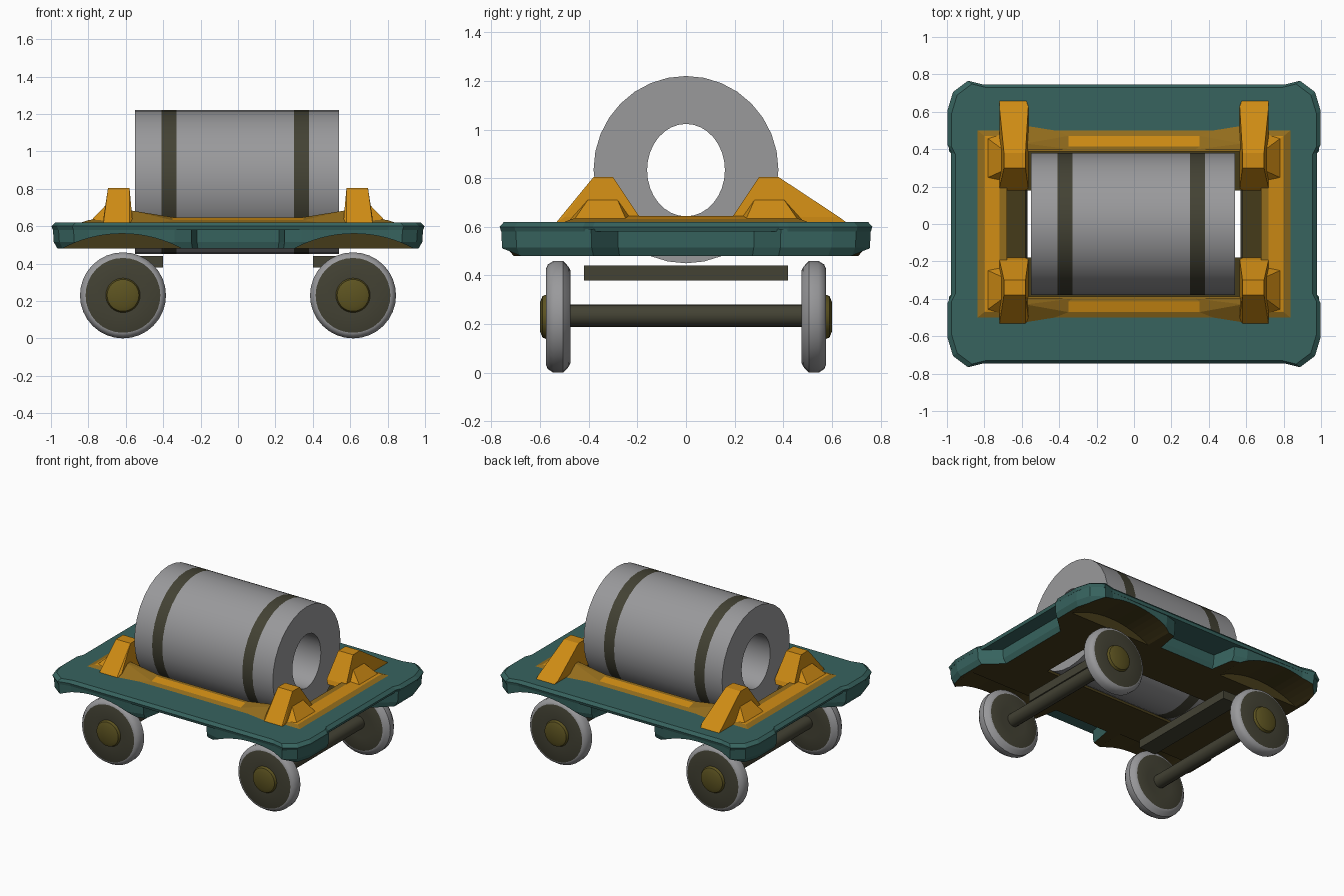
import bpy, bmesh, math
from mathutils import Vector

if "Cube" in bpy.data.objects:
    bpy.data.objects.remove(bpy.data.objects["Cube"], do_unlink=True)


def material(name, colour):
    m = bpy.data.materials.new(name)
    m.use_nodes = True
    m.diffuse_color = (*colour, 1)
    m.node_tree.nodes["Principled BSDF"].inputs["Base Color"].default_value = (*colour, 1)
    return m


TEAL = material("teal_paint", (0.038, 0.126, 0.114))
GREY = material("grey_metal", (0.32, 0.32, 0.33))
YELLOW = material("yellow_paint", (0.62, 0.26, 0.007))
OCHRE = material("worn_ochre", (0.29, 0.150, 0.012))
BROWN = material("dark_brown", (0.060, 0.043, 0.010))
OLIVE = material("dark_olive", (0.056, 0.054, 0.034))
BRASS = material("dull_brass", (0.11, 0.088, 0.015))


def finish(bm, name, mats, smooth=False):
    bmesh.ops.recalc_face_normals(bm, faces=bm.faces)
    mesh = bpy.data.meshes.new(name)
    bm.to_mesh(mesh)
    bm.free()
    for m in mats:
        mesh.materials.append(m)
    ob = bpy.data.objects.new(name, mesh)
    bpy.context.collection.objects.link(ob)
    if smooth:
        bpy.ops.object.select_all(action="DESELECT")
        ob.select_set(True)
        bpy.context.view_layer.objects.active = ob
        bpy.ops.object.shade_smooth_by_angle(angle=math.radians(35))
    return ob


def skin(name, rings, mats, indices=None, closed=False, smooth=False):
    """Bridge equal-length point rings; cap the ends unless closed."""
    bm = bmesh.new()
    loops = [[bm.verts.new(p) for p in r] for r in rings]
    n = len(loops[0])
    for i in range(len(loops) if closed else len(loops) - 1):
        a, b = loops[i], loops[(i + 1) % len(loops)]
        for j in range(n):
            k = (j + 1) % n
            f = bm.faces.new((a[j], a[k], b[k], b[j]))
            f.material_index = indices[i] if indices else 0
    if not closed:
        bm.faces.new(loops[0]).material_index = indices[0] if indices else 0
        bm.faces.new(loops[-1]).material_index = indices[-1] if indices else 0
    return finish(bm, name, mats, smooth)


def circle(axis, centre, ra, rb, n=32):
    pts = []
    for i in range(n):
        t = 2 * math.pi * i / n
        a, b = ra * math.cos(t), rb * math.sin(t)
        pts.append(Vector(centre) + Vector((0, a, b) if axis == "x" else (a, 0, b)))
    return pts


def box(name, lo, hi, mat):
    rings = [[(lo[0], lo[1], z), (hi[0], lo[1], z), (hi[0], hi[1], z), (lo[0], hi[1], z)]
             for z in (lo[2], hi[2])]
    return skin(name, rings, [mat])


def hull(name, points, mat):
    bm = bmesh.new()
    for p in points:
        bm.verts.new(p)
    bmesh.ops.convex_hull(bm, input=bm.verts)
    return finish(bm, name, [mat])


def outline(quarter):
    """Mirror a quarter of a plan outline into a full loop."""
    left = [(-x, y) for x, y in reversed(quarter)]
    half = quarter + left
    return half + [(-x, -y) for x, y in half]


def slab(name, quarter, levels, mats):
    plan = outline(quarter)
    return skin(name, [[(x * s, y * s, z) for x, y in plan] for z, s in levels], mats)


def cut(ob, cutters):
    for c in cutters:
        c.hide_render = True
        mod = ob.modifiers.new("cut", "BOOLEAN")
        mod.operation, mod.object, mod.solver = "DIFFERENCE", c, "EXACT"
        bpy.context.view_layer.objects.active = ob
        bpy.ops.object.modifier_apply(modifier=mod.name)


# Deck plate and skirt, recessed between the corners with a rib at each side
deck = slab("deck_plate",
            [(.97, .38), (.99, .42), (.99, .60), (.96, .70), (.88, .76), (.80, .74)],
            [(.58, 1), (.60, 1.008), (.62, .985)], [TEAL])
skirt = slab("deck_skirt",
             [(.87, .28), (.99, .39), (.99, .60), (.96, .70), (.88, .76), (.80, .74), (.34, .735),
              (.25, .71), (.22, .54)],
             [(.48, .975), (.515, .995), (.59, 1)], [TEAL, BROWN])

# Load opening, floor slot and wheel arches
opening = box("opening_cutter", (-.69, -.395, .5), (.69, .395, .8), BROWN)
slot = box("slot_cutter", (-.58, -.18, .4), (.58, .18, .55), BROWN)
arches = [skin("arch_cutter", [circle("y", (sx * .62, sy * d, -.12), .68, .68, 96) for d in (.5, 1)], [TEAL])
          for sx in (-1, 1) for sy in (-1, 1)]
cut(deck, [opening])
cut(skirt, [opening, slot] + arches)
for c in [opening, slot] + arches:
    bpy.data.objects.remove(c, do_unlink=True)

# Dark underside, arches and inner well
for f in skirt.data.polygons:
    c, n = f.center, f.normal
    well = abs(c.x) < .7 and abs(c.y) < .41
    arch_wall = abs(n.y) > .9 and abs(c.y) < .51
    f.material_index = 1 if n.z < -.7 or well or arch_wall else 0

# Sloped cradle frame around the opening
frame_steps = [(.86, .52, .612), (.80, .47, .632), (.72, .415, .645), (.68, .387, .645), (.68, .387, .505)]
skin("cradle_frame",
     [[(-x, -y, z), (x, -y, z), (x, y, z), (-x, y, z)] for x, y, z in frame_steps + [(.86, .52, .600)]],
     [OCHRE, YELLOW, BROWN], [0, 1, 0, 2, 2, 0], closed=True)

# Corner brackets with an outer flare and an inner fillet
for sx in (-1, 1):
    for sy in (-1, 1):
        foot = .67 if sy > 0 else .54

        def place(pts):
            return [(sx * x, sy * y, z) for x, y, z in pts]

        hull("corner_bracket", place(
            [(x, y, .61) for x in (.58, .72) for y in (.18, foot)]
            + [(x, y, .64) for x in (.565, .72) for y in (.19, foot - .04)]
            + [(x, y, .805) for x in (.58, .695) for y in (.30, .38)]), YELLOW)
        hull("bracket_flare", place(
            [(.80, y, .615) for y in (.24, .47)] + [(.68, y, .615) for y in (.20, .50)]
            + [(.69, y, .73) for y in (.29, .39)]), YELLOW)
        hull("bracket_fillet", place(
            [(.58, .395, .685), (.58, .43, .685), (.58, .54, .61), (.58, .395, .61),
             (.30, .395, .64), (.30, .48, .62)]), OCHRE)

# Hollow drum with two painted bands
stations = [-.55, -.41, -.33, .30, .38, .54]
drum_rings = [circle("x", (x, 0, .835), .38, .385) for x in stations]
drum_rings += [circle("x", (x, 0, .833), .16, .19) for x in (stations[-1], stations[0])]
skin("drum", drum_rings, [GREY, OLIVE], [0, 1, 0, 1, 0, 0, 0, 0], closed=True, smooth=True)

# Wheels, axles and cross bars
wheel_profile = [(.478, .10), (.475, .19), (.482, .205), (.505, .230), (.545, .230), (.568, .215),
                 (.575, .200), (.573, .092), (.590, .085), (.600, .060)]
for sx in (-1, 1):
    x = sx * .615
    for sy in (-1, 1):
        skin("wheel", [circle("y", (x, sy * y, .23), r, r) for y, r in wheel_profile],
             [GREY, OLIVE, BRASS], [1, 0, 0, 0, 0, 0, 1, 2, 2], smooth=True)
    skin("axle", [circle("y", (x, y, .235), .046, .046, 16) for y in (-.49, .49)], [OLIVE], smooth=True)
    lo, hi = sorted((sx * .40, sx * .53))
    box("cross_bar", (lo, -.42, .38), (hi, .42, .44), OLIVE)
